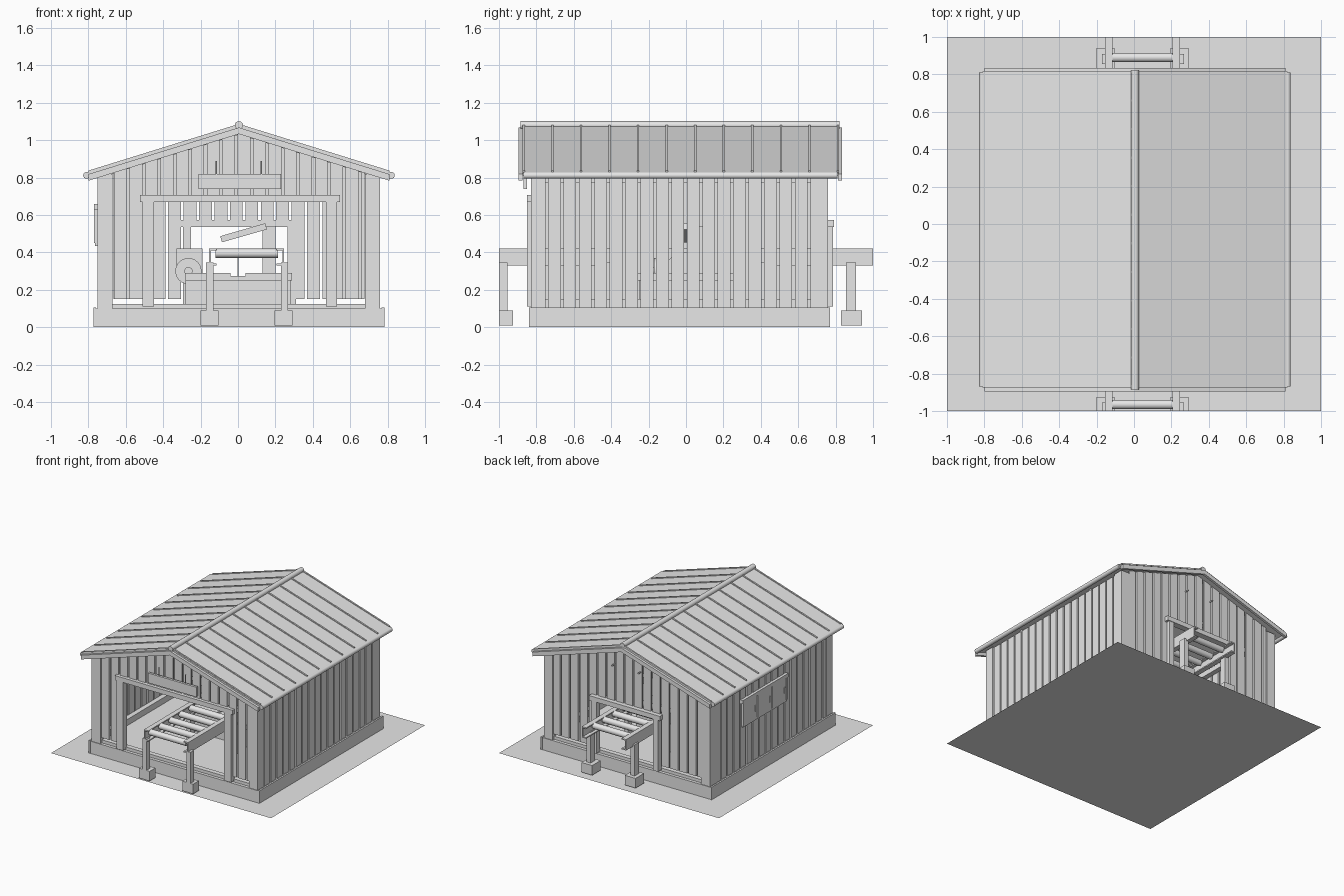
import bpy, bmesh, math
from mathutils import Vector

cube = bpy.data.objects.get("Cube")
if cube:
    bpy.data.objects.remove(cube, do_unlink=True)

grey = bpy.data.materials.new("plain_grey")
grey.use_nodes = True
grey.diffuse_color = (0.8, 0.8, 0.8, 1)
grey.node_tree.nodes["Principled BSDF"].inputs["Base Color"].default_value = (0.8, 0.8, 0.8, 1)

CX = 0.005                        # centre line of the building
FRONT, BACK = -0.83, 0.76         # outer faces of the end walls
RIGHT, LEFT = -0.75, 0.76         # outer faces of the side walls
SLOPE = 0.31
PITCH, GAP = 0.0825, 0.014        # wall boards


def finish(name, bm):
    bmesh.ops.recalc_face_normals(bm, faces=bm.faces)
    mesh = bpy.data.meshes.new(name)
    bm.to_mesh(mesh)
    bm.free()
    mesh.materials.append(grey)
    ob = bpy.data.objects.new(name, mesh)
    bpy.context.collection.objects.link(ob)
    return ob


def add_prism(bm, profile, y0, y1):
    """Extrude an x-z outline from y0 to y1."""
    face = bm.faces.new([bm.verts.new((x, y0, z)) for x, z in profile])
    new = bmesh.ops.extrude_face_region(bm, geom=[face])["geom"]
    moved = [v for v in new if isinstance(v, bmesh.types.BMVert)]
    bmesh.ops.translate(bm, verts=moved, vec=(0, y1 - y0, 0))


def add_box(bm, x, y, z):
    add_prism(bm, [(x[0], z[0]), (x[1], z[0]), (x[1], z[1]), (x[0], z[1])], *y)


def box(name, x, y, z):
    bm = bmesh.new()
    add_box(bm, x, y, z)
    return finish(name, bm)


def rod(name, a, b, r, sides=16):
    a, b = Vector(a), Vector(b)
    bm = bmesh.new()
    bmesh.ops.create_cone(bm, cap_ends=True, segments=sides, radius1=r, radius2=r,
                          depth=(b - a).length)
    ob = finish(name, bm)
    ob.rotation_euler = (b - a).to_track_quat('Z', 'Y').to_euler()
    ob.location = (a + b) / 2
    for p in ob.data.polygons:
        p.use_smooth = len(p.vertices) == 4
    return ob


def roof_z(x, peak):
    return peak - SLOPE * abs(x - CX)


def chevron(name, peak, thick, half, spans):
    """Gable-shaped strips following both roof slopes."""
    bm = bmesh.new()
    l, r = CX - half, CX + half
    top = [(l, roof_z(l, peak)), (CX, peak), (r, roof_z(r, peak))]
    under = [(x, z - thick) for x, z in reversed(top)]
    for y0, y1 in spans:
        add_prism(bm, top + under, y0, y1)
    return finish(name, bm)


# Ground and foundation
bm = bmesh.new()
bmesh.ops.create_grid(bm, x_segments=1, y_segments=1, size=1)
finish("ground", bm)
box("foundation_slab", (-0.76, 0.77), (-0.835, 0.765), (0, 0.1))
for side, x0 in (("right", -0.772), ("left", 0.768)):
    box(side + "_foundation_curb", (x0, x0 + 0.014), (-0.84, 0.77), (0.002, 0.105))

# Corner posts and sills
for side, x in (("right", (RIGHT, RIGHT + 0.08)), ("left", (LEFT - 0.08, LEFT))):
    box("front_%s_corner_post" % side, x, (FRONT, FRONT + 0.08), (0.1, 0.82))
    box("back_%s_corner_post" % side, x, (BACK - 0.08, BACK), (0.1, 0.82))
    inner = (x[0] + 0.02, x[1] - 0.02)
    box(side + "_sill", inner, (FRONT, BACK), (0.1, 0.15))
    box(side + "_top_plate", inner, (FRONT, BACK), (0.77, 0.81))
for end, y in (("front", FRONT + 0.02), ("back", BACK - 0.06)):
    box(end + "_sill", (RIGHT, LEFT), (y, y + 0.04), (0.1, 0.125))


# Gable walls of spaced boards with a doorway
def end_wall(name, y0, door_l, door_r, door_top, shift):
    bm = bmesh.new()
    x = RIGHT + 0.088 - shift
    while x < LEFT - 0.085:
        a, b = max(x, RIGHT + 0.085), min(x + PITCH - GAP, LEFT - 0.085)
        x += PITCH
        if b - a < 0.01:
            continue
        low = door_top if b > door_l and a < door_r else 0.15
        top = [(b, roof_z(b, 1.055)), (a, roof_z(a, 1.055))]
        if a < CX < b:
            top.insert(1, (CX, 1.055))
        add_prism(bm, [(a, low), (b, low)] + top, y0, y0 + 0.016)
    finish(name, bm)


end_wall("front_wall_boards", FRONT + 0.006, -0.46, 0.48, 0.68, 0)
end_wall("back_wall_boards", BACK - 0.022, -0.25, 0.27, 0.535, PITCH / 2)

# Side walls of spaced boards
for name, x, shift in (("left_wall_boards", LEFT - 0.018, 0),
                       ("right_wall_boards", RIGHT + 0.002, PITCH / 2)):
    bm = bmesh.new()
    y = FRONT + 0.085 + GAP / 2 - shift
    while y < BACK - 0.085:
        a, b = max(y, FRONT + 0.08), min(y + PITCH - GAP, BACK - 0.08)
        add_box(bm, (x, x + 0.016), (a, b), (0.1, 0.81))
        y += PITCH
    finish(name, bm)

# Door frames
for end, y, l, r, w, over, z in (("front", (-0.85, -0.80), -0.51, 0.53, 0.06, 0.015, 0.67),
                                 ("back", (0.74, 0.785), -0.295, 0.31, 0.045, 0.02, 0.535)):
    box(end + "_door_right_post", (l, l + w), y, (0.11, z))
    box(end + "_door_left_post", (r - w, r), y, (0.11, z))
    box(end + "_door_lintel", (l - over, r + over), (y[0], y[1] + 0.005), (z, z + 0.038))

# Blank hanging board over the front door
box("hanging_board", (-0.21, 0.23), (-0.87, -0.85), (0.74, 0.82))
for x in (-0.115, 0.125):
    rod("board_hanger", (x, -0.86, 0.82), (x, -0.86, 0.89), 0.004, 8)
    rod("back_wall_bolt", (x, 0.75, 0.87), (x, 0.785, 0.87), 0.006, 8)

# Roof sheets, seams, barge boards, ridge and eave rolls
chevron("roof_sheets", 1.08, 0.02, 0.815, [(-0.875, 0.815)])
chevron("roof_seams", 1.087, 0.01, 0.805,
        [(-0.873 + i * 0.1527, -0.861 + i * 0.1527) for i in range(12)])
chevron("barge_boards", 1.068, 0.035, 0.805, [(-0.895, -0.874), (0.814, 0.835)])
chevron("rafters", 1.06, 0.03, 0.74, [(-0.45, -0.42), (-0.05, -0.02), (0.36, 0.39)])
rod("ridge_roll", (CX, -0.885, 1.08), (CX, 0.82, 1.08), 0.022)
rod("right_eave_roll", (-0.81, -0.87, 0.812), (-0.81, 0.81, 0.812), 0.018)
rod("left_eave_roll", (0.82, -0.87, 0.812), (0.82, 0.81, 0.812), 0.018)

# Shuttered window on the right wall
for i in range(3):
    y = -0.21 + i * 0.19
    box("window_panel", (-0.765, -0.748), (y, y + 0.165), (0.45, 0.63))
    box("window_handle", (-0.77, -0.76), (y + 0.02, y + 0.03), (0.51, 0.56))
box("window_head", (-0.77, -0.745), (-0.23, 0.36), (0.63, 0.66))
box("window_sill", (-0.765, -0.745), (-0.22, 0.35), (0.435, 0.45))
for y in (-0.22, -0.04, 0.15, 0.335):
    box("window_upright", (-0.77, -0.745), (y, y + 0.015), (0.45, 0.63))


# Roller conveyors in front of and behind the saw
def conveyor(name, y0, y1, leg, foot, first):
    for side, x, lx, fx in (("right", -0.155, -0.17, -0.2), ("left", 0.207, 0.23, 0.195)):
        tag = "%s_%s_" % (name, side)
        # channel-shaped rail
        inside = x + 0.03 if side == "right" else x
        box(tag + "rail_web", (x + 0.04 - 0.01, x + 0.04) if side == "left" else (x, x + 0.01),
            (y0, y1), (0.33, 0.42))
        box(tag + "rail_top", (x, x + 0.04), (y0, y1), (0.41, 0.42))
        box(tag + "rail_base", (x, x + 0.04), (y0, y1), (0.33, 0.34))
        box(tag + "leg", (lx, lx + 0.038), leg, (0.05, 0.345))
        box(tag + "foot", (fx, fx + 0.097), foot, (0.01, 0.09))
        inner_leg = -0.4 if y0 < 0 else 0.4
        box(tag + "inner_leg", (lx, lx + 0.038), (inner_leg - 0.025, inner_leg + 0.025),
            (0.1, 0.345))
    for i in range(5):
        y = first + i * 0.13
        rod(name + "_roller", (-0.12, y, 0.395), (0.215, y, 0.395), 0.025)


conveyor("infeed", -1.0, -0.35, (-1.0, -0.955), (-1.0, -0.925), -0.965)
conveyor("outfeed", 0.35, 1.0, (0.855, 0.91), (0.83, 0.94), 0.37)

# Saw bench, blade, motor and loose timber
box("bench_body", (-0.28, 0.28), (-0.25, 0.25), (0.1, 0.25))
box("bench_top_right", (-0.28, -0.04), (-0.27, 0.27), (0.25, 0.29))
box("bench_top_left", (0.04, 0.29), (-0.27, 0.27), (0.25, 0.29))
box("bench_top_bridge", (-0.04, 0.04), (-0.27, 0.27), (0.25, 0.275))
rod("saw_blade", (-0.002, 0, 0.27), (0.002, 0, 0.27), 0.13, 32)
box("motor_housing", (-0.33, -0.19), (-0.12, 0.12), (0.27, 0.42))
rod("drive_wheel", (-0.265, -0.17, 0.30), (-0.265, -0.13, 0.30), 0.07, 24)
rod("drive_hub", (-0.265, -0.19, 0.30), (-0.265, -0.12, 0.30), 0.022)
box("guard_post", (0.13, 0.2), (0.05, 0.12), (0.29, 0.54))
guard = box("blade_guard", (-0.125, 0.125), (-0.06, 0.06), (-0.017, 0.017))
guard.location = (0.03, 0, 0.505)
guard.rotation_euler.y = -math.radians(16)
